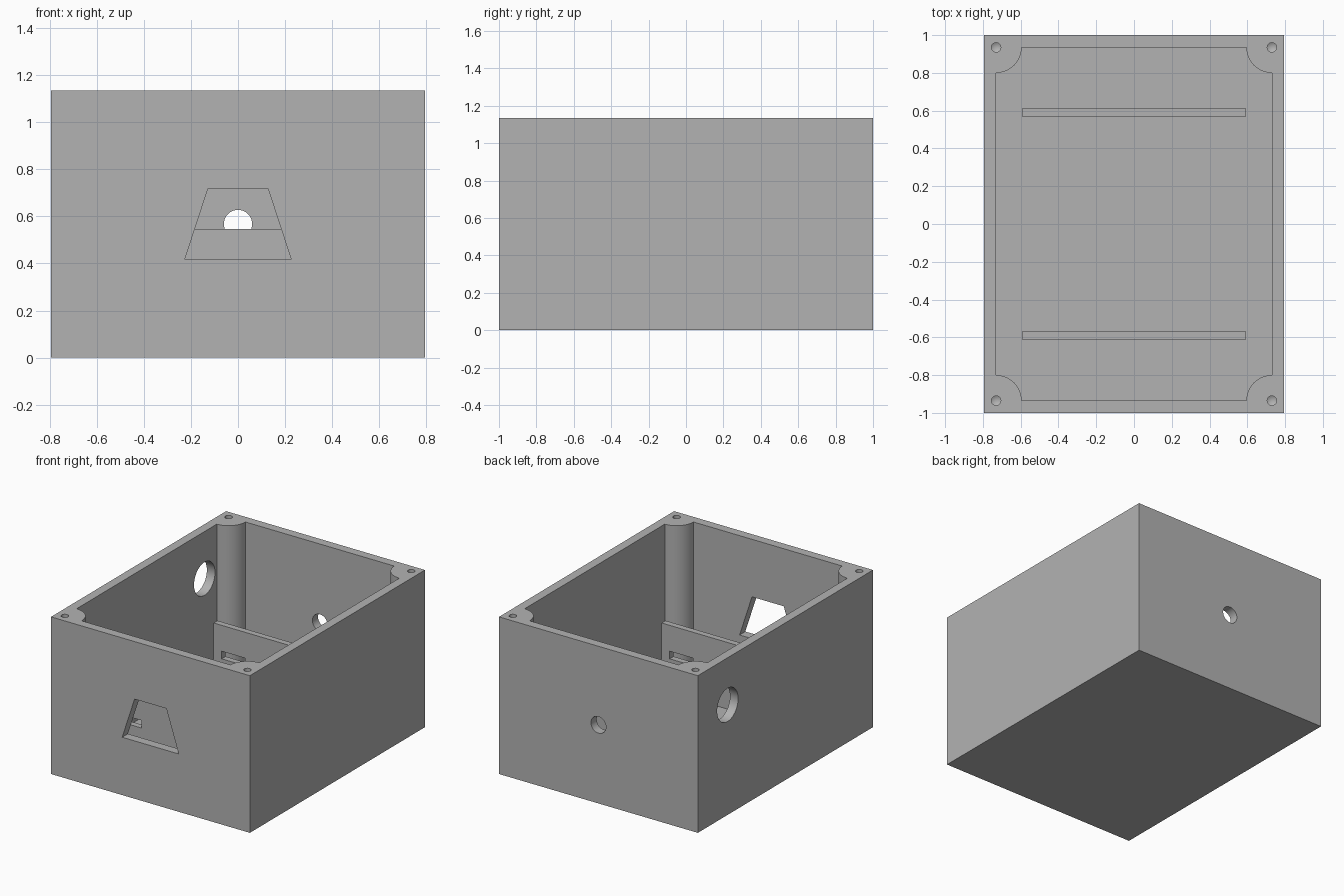
import bpy, bmesh, math
from mathutils import Vector

if "Cube" in bpy.data.objects:
    bpy.data.objects.remove(bpy.data.objects["Cube"], do_unlink=True)

# Overall sizes
HX, HY, H = 0.795, 1.0, 1.136
WALL = 0.065
IX, IY = HX - WALL, HY - WALL
POST_R = 0.135

grey = bpy.data.materials.new("plain grey")
grey.use_nodes = True
grey.diffuse_color = (0.45, 0.45, 0.45, 1)
grey.node_tree.nodes["Principled BSDF"].inputs["Base Color"].default_value = (0.45, 0.45, 0.45, 1)


def prism(name, points, direction):
    """Extrude a closed loop of 3D points along a direction."""
    bm = bmesh.new()
    face = bm.faces.new([bm.verts.new(p) for p in points])
    out = bmesh.ops.extrude_face_region(bm, geom=[face])
    moved = [v for v in out["geom"] if isinstance(v, bmesh.types.BMVert)]
    bmesh.ops.translate(bm, verts=moved, vec=Vector(direction))
    bmesh.ops.recalc_face_normals(bm, faces=bm.faces)
    mesh = bpy.data.meshes.new(name)
    bm.to_mesh(mesh)
    bm.free()
    mesh.materials.append(grey)
    obj = bpy.data.objects.new(name, mesh)
    bpy.context.collection.objects.link(obj)
    return obj


def box(name, x0, x1, y0, y1, z0, z1):
    return prism(name, [(x0, y0, z0), (x1, y0, z0), (x1, y1, z0), (x0, y1, z0)], (0, 0, z1 - z0))


def circle(r, n=48):
    return [(r * math.cos(math.tau * i / n), r * math.sin(math.tau * i / n)) for i in range(n)]


def cut(target, cutters):
    """Subtract every cutter, then discard it."""
    bpy.context.view_layer.objects.active = target
    for c in cutters:
        c.hide_render = True
        mod = target.modifiers.new("cut", 'BOOLEAN')
        mod.operation, mod.solver, mod.object = 'DIFFERENCE', 'EXACT', c
        bpy.ops.object.modifier_apply(modifier=mod.name)
        bpy.data.objects.remove(c, do_unlink=True)


def smooth(obj):
    bpy.ops.object.select_all(action='DESELECT')
    obj.select_set(True)
    bpy.context.view_layer.objects.active = obj
    bpy.ops.object.shade_smooth_by_angle(angle=math.radians(30))


# Cavity outline: a rectangle whose corners are rounded inward by screw posts
cavity_outline = []
STEPS = 16
for k, (sx, sy) in enumerate([(1, 1), (-1, 1), (-1, -1), (1, -1)]):
    start = math.pi * 1.5 + k * math.pi / 2
    for i in range(STEPS + 1):
        a = start - i / STEPS * math.pi / 2
        cavity_outline.append((sx * IX + POST_R * math.cos(a),
                               sy * IY + POST_R * math.sin(a), WALL))

# Housing with its wall openings
housing = box("housing", -HX, HX, -HY, HY, 0, H)
cutters = [prism("cavity_cutter", cavity_outline, (0, 0, H))]
trapezoid = [(-0.226, 0.418), (0.226, 0.418), (0.127, 0.72), (-0.127, 0.72)]
cutters.append(prism("front_window_cutter", [(x, -HY - 0.05, z) for x, z in trapezoid], (0, 0.15, 0)))
cutters.append(prism("back_hole_cutter", [(x, IY - 0.03, H / 2 + z) for x, z in circle(0.06)], (0, 0.15, 0)))
cutters.append(prism("side_hole_cutter", [(-HX - 0.05, 0.66 + y, 0.795 + z) for y, z in circle(0.12)], (0.15, 0, 0)))

# Blind screw holes with a drilled conical tip
for sx in (-1, 1):
    for sy in (-1, 1):
        drill = prism("screw_hole_cutter",
                      [(sx * IX + x, sy * IY + y, H - 0.4) for x, y in circle(0.025, 24)], (0, 0, 0.5))
        bm = bmesh.new()
        bm.from_mesh(drill.data)
        bottom = min(bm.faces, key=lambda f: f.calc_center_median().z)
        tip = bmesh.ops.poke(bm, faces=[bottom])["verts"][0]
        tip.co.z -= 0.015
        bm.to_mesh(drill.data)
        bm.free()
        cutters.append(drill)
cut(housing, cutters)
smooth(housing)

# Two upright holders on the floor, each with a pair of strap slots
for name, y in (("front_holder", -0.59), ("back_holder", 0.59)):
    holder = box(name, -0.592, 0.592, y - 0.022, y + 0.022, WALL, 0.547)
    cut(holder, [box("slot_cutter", s * 0.435 - 0.093, s * 0.435 + 0.093, y - 0.1, y + 0.1, 0.305, 0.36)
                 for s in (-1, 1)])
